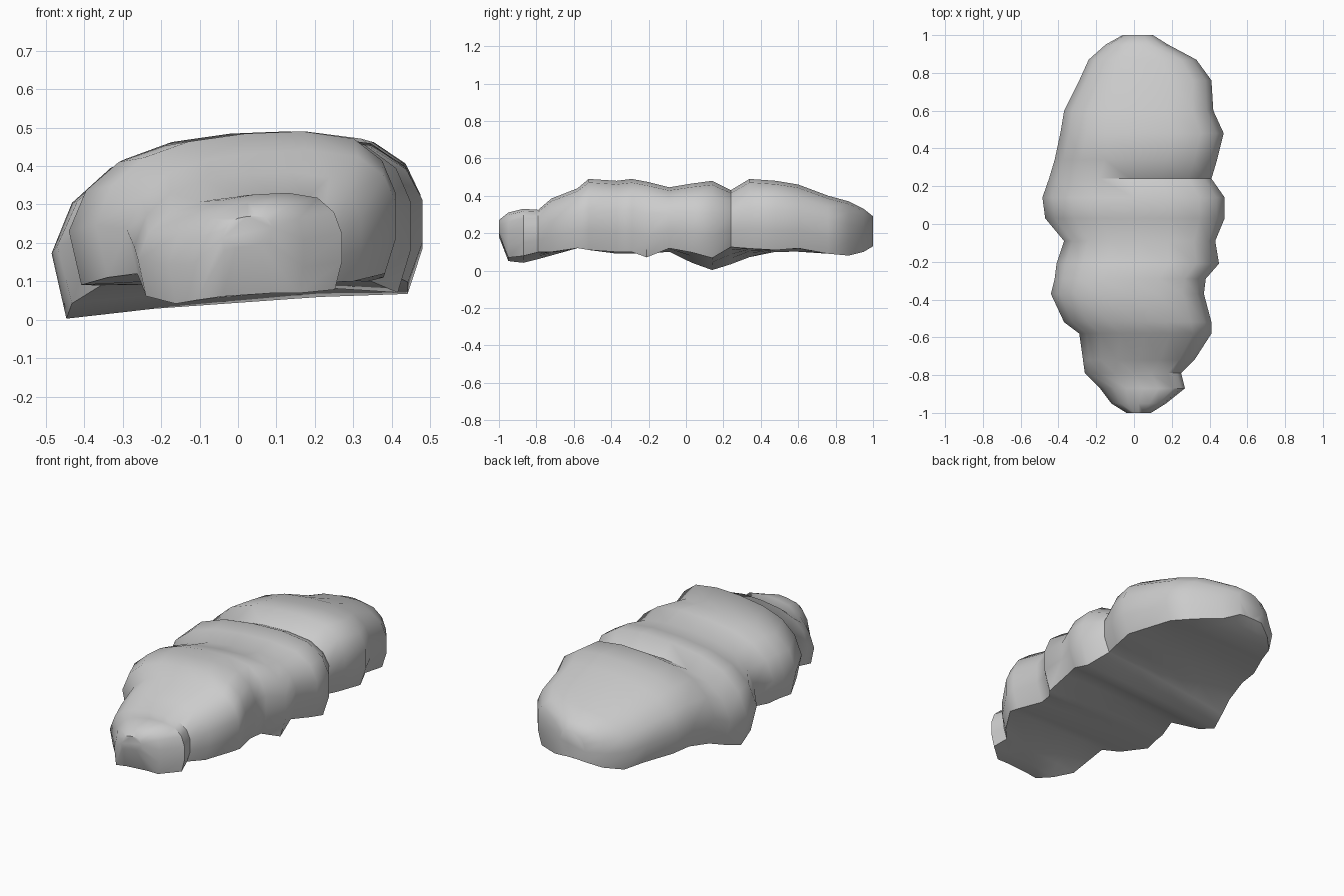
import bpy, bmesh

# Stations along the boulder: y, left x, right x, left base z, right base z, top z
STATIONS = [
    (-1.00, -0.04, 0.09, 0.18, 0.20, 0.27),
    (-0.95, -0.12, 0.17, 0.05, 0.07, 0.31),
    (-0.87, -0.18, 0.27, 0.04, 0.08, 0.33),
    (-0.79, -0.26, 0.25, 0.06, 0.10, 0.325),
    (-0.72, -0.27, 0.32, 0.08, 0.10, 0.385),
    (-0.58, -0.29, 0.41, 0.12, 0.12, 0.44),
    (-0.52, -0.37, 0.41, 0.11, 0.11, 0.49),
    (-0.37, -0.44, 0.37, 0.09, 0.10, 0.48),
    (-0.29, -0.42, 0.38, 0.09, 0.10, 0.49),
    (-0.21, -0.41, 0.45, 0.09, 0.07, 0.475),
    (-0.09, -0.37, 0.43, 0.10, 0.12, 0.445),
    (0.03, -0.47, 0.48, 0.04, 0.10, 0.465),
    (0.14, -0.485, 0.48, 0.00, 0.07, 0.48),
    (0.24, -0.45, 0.41, 0.03, 0.13, 0.43),
    (0.34, -0.42, 0.44, 0.07, 0.12, 0.49),
    (0.48, -0.39, 0.475, 0.10, 0.11, 0.48),
    (0.60, -0.37, 0.42, 0.10, 0.12, 0.46),
    (0.76, -0.29, 0.41, 0.09, 0.09, 0.40),
    (0.87, -0.24, 0.33, 0.08, 0.08, 0.37),
    (0.95, -0.15, 0.18, 0.10, 0.10, 0.33),
    (1.00, -0.06, 0.10, 0.13, 0.13, 0.29),
]

# Cross-section: sloping left shoulder, flat top, steep right side, flat base
SECTION = [
    (-0.92, 0.00), (-0.45, 0.02), (0.00, 0.02), (0.45, 0.02), (0.92, 0.00),
    (1.00, 0.28), (1.00, 0.58), (0.91, 0.80), (0.72, 0.95), (0.38, 1.00),
    (0.00, 0.985), (-0.38, 0.93), (-0.68, 0.82), (-0.89, 0.63), (-1.00, 0.36),
]

bm = bmesh.new()


def ring(y, xl, xr, zl, zr, top):
    verts = []
    for u, v in SECTION:
        t = (u + 1) / 2
        base = zl + (zr - zl) * t
        verts.append(bm.verts.new((xl + (xr - xl) * t, y, base + (top - base) * v)))
    return verts


# Loft the stations and close both ends
rings = [ring(*s) for s in STATIONS]
n = len(SECTION)
for a, b in zip(rings, rings[1:]):
    for i in range(n):
        j = (i + 1) % n
        bm.faces.new((a[i], a[j], b[j], b[i]))
bm.faces.new(rings[0])
bm.faces.new(rings[-1])
bmesh.ops.recalc_face_normals(bm, faces=bm.faces)

mesh = bpy.data.meshes.new("boulder")
bm.to_mesh(mesh)
bm.free()
boulder = bpy.data.objects.new("boulder", mesh)
bpy.context.collection.objects.link(boulder)

# Soft weathered surface with a crisp lower rim
bpy.context.view_layer.objects.active = boulder
boulder.select_set(True)
bpy.ops.object.shade_smooth_by_angle(angle=0.9)
